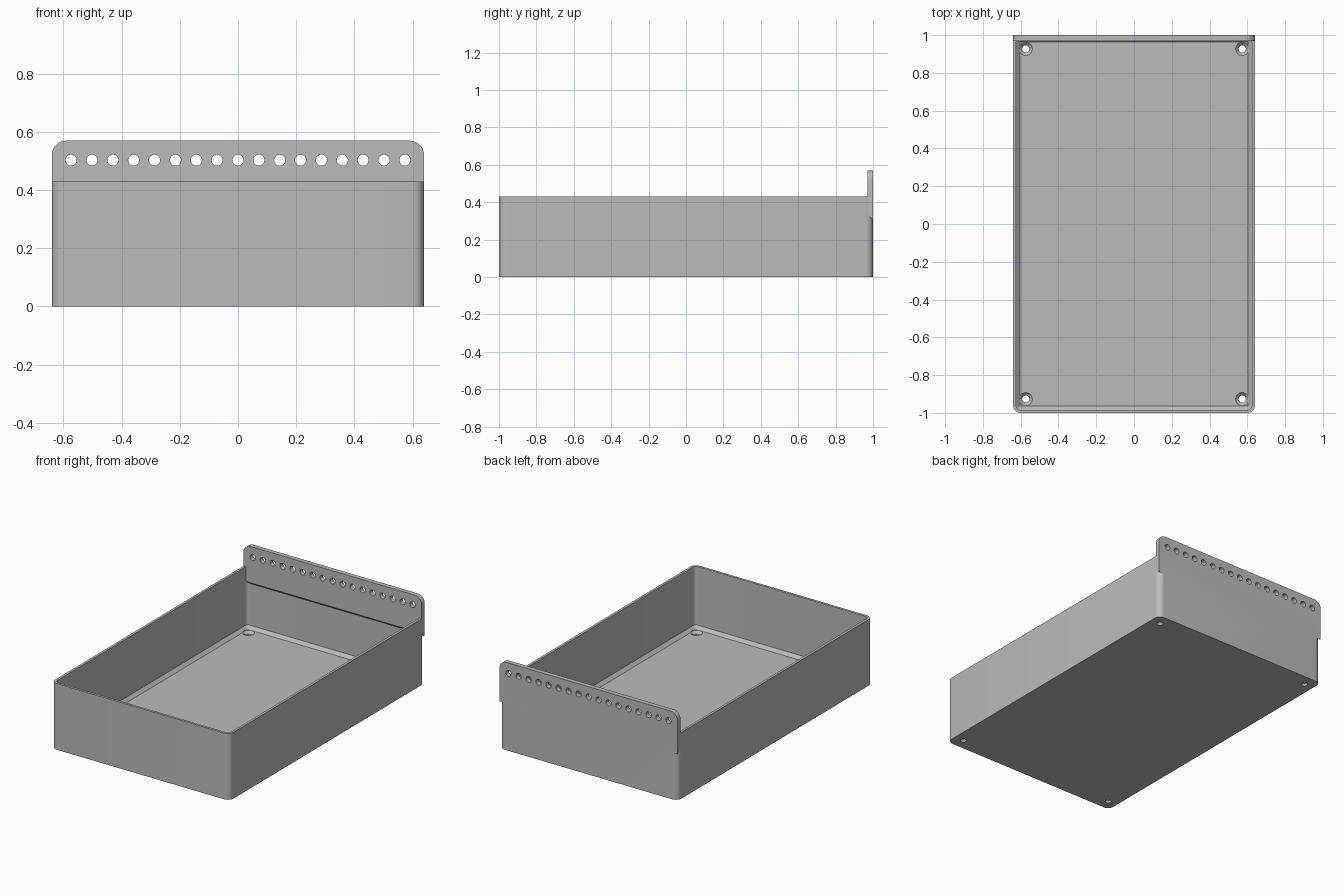
import bpy
import bmesh
from math import cos, sin, pi

cube = bpy.data.objects.get("Cube")
if cube:
    bpy.data.objects.remove(cube)

W, D, H = 0.64, 1.0, 0.43      # half width, half depth, wall height
WALL, FLOOR, FILLET, R = 0.016, 0.03, 0.02, 0.04
HOLE_R = 0.019

grey = bpy.data.materials.new("plain grey")
grey.use_nodes = True
grey.diffuse_color = (0.5, 0.5, 0.5, 1)
grey.node_tree.nodes["Principled BSDF"].inputs["Base Color"].default_value = (0.5, 0.5, 0.5, 1)


def rounded_rect(inset, z, seg=8):
    """Points of a rounded rectangle, shrunk by inset, at height z."""
    r = max(R - inset, 0.004)
    pts = []
    for k, (sx, sy) in enumerate([(1, 1), (-1, 1), (-1, -1), (1, -1)]):
        cx, cy = sx * (W - inset - r), sy * (D - inset - r)
        for i in range(seg + 1):
            a = (k + i / seg) * pi / 2
            pts.append((cx + r * cos(a), cy + r * sin(a), z))
    return pts


def loft(name, rings):
    """Closed solid skinned over a list of rings."""
    bm = bmesh.new()
    loops = [[bm.verts.new(p) for p in ring] for ring in rings]
    n = len(loops[0])
    for a, b in zip(loops, loops[1:]):
        for i in range(n):
            j = (i + 1) % n
            bm.faces.new((a[i], a[j], b[j], b[i]))
    bm.faces.new(loops[0][::-1])
    bm.faces.new(loops[-1])
    bmesh.ops.recalc_face_normals(bm, faces=bm.faces)
    mesh = bpy.data.meshes.new(name)
    bm.to_mesh(mesh)
    bm.free()
    mesh.materials.append(grey)
    ob = bpy.data.objects.new(name, mesh)
    bpy.context.collection.objects.link(ob)
    return ob


def circle(x, y, z, r, axis, n=24):
    ring = [(r * cos(2 * pi * i / n), r * sin(2 * pi * i / n)) for i in range(n)]
    if axis == "y":
        return [(x + a, y, z + b) for a, b in ring]
    return [(x + a, y + b, z) for a, b in ring]


def combine(target, tool, operation):
    """Apply a boolean, then drop the tool object."""
    mod = target.modifiers.new("combine", "BOOLEAN")
    mod.operation, mod.solver, mod.object = operation, "EXACT", tool
    bpy.ops.object.select_all(action="DESELECT")
    bpy.context.view_layer.objects.active = target
    target.select_set(True)
    bpy.ops.object.modifier_apply(modifier=mod.name)
    bpy.data.objects.remove(tool)


# Open tray with thin walls and a chamfer around the floor
tray = loft("tray", [
    rounded_rect(0, 0), rounded_rect(0, H), rounded_rect(WALL, H),
    rounded_rect(WALL, FLOOR + FILLET), rounded_rect(WALL + FILLET, FLOOR)])

# Back hanging plate: rounded top corners, sloped underside
FRONT, TOP, CR = D - 0.03, 0.57, 0.05


def plate_outline(y, bottom):
    pts = [(-W, y, bottom), (W, y, bottom)]
    for k, sx in enumerate((1, -1)):
        for i in range(9):
            a = (k + i / 8) * pi / 2
            pts.append((sx * (W - CR) + CR * cos(a), y, TOP - CR + CR * sin(a)))
    return pts


plate = loft("hanging_plate", [plate_outline(FRONT, 0.335), plate_outline(D, 0.305)])
combine(tray, plate, "UNION")

# Row of hanging holes
for i in range(-8, 9):
    x = i * 0.0717
    hole = loft("hole_cutter", [circle(x, FRONT - 0.1, 0.503, HOLE_R, "y"),
                                circle(x, D + 0.1, 0.503, HOLE_R, "y")])
    combine(tray, hole, "DIFFERENCE")

# Countersunk screw holes in the floor corners
for x in (-0.573, 0.573):
    for y in (-0.927, 0.927):
        screw = loft("screw_cutter", [
            circle(x, y, -0.1, HOLE_R, "z"), circle(x, y, FLOOR - 0.016, HOLE_R, "z"),
            circle(x, y, FLOOR, 0.035, "z"), circle(x, y, FLOOR + 0.01, 0.035, "z")])
        combine(tray, screw, "DIFFERENCE")

bpy.ops.object.shade_smooth_by_angle(angle=pi / 6)
